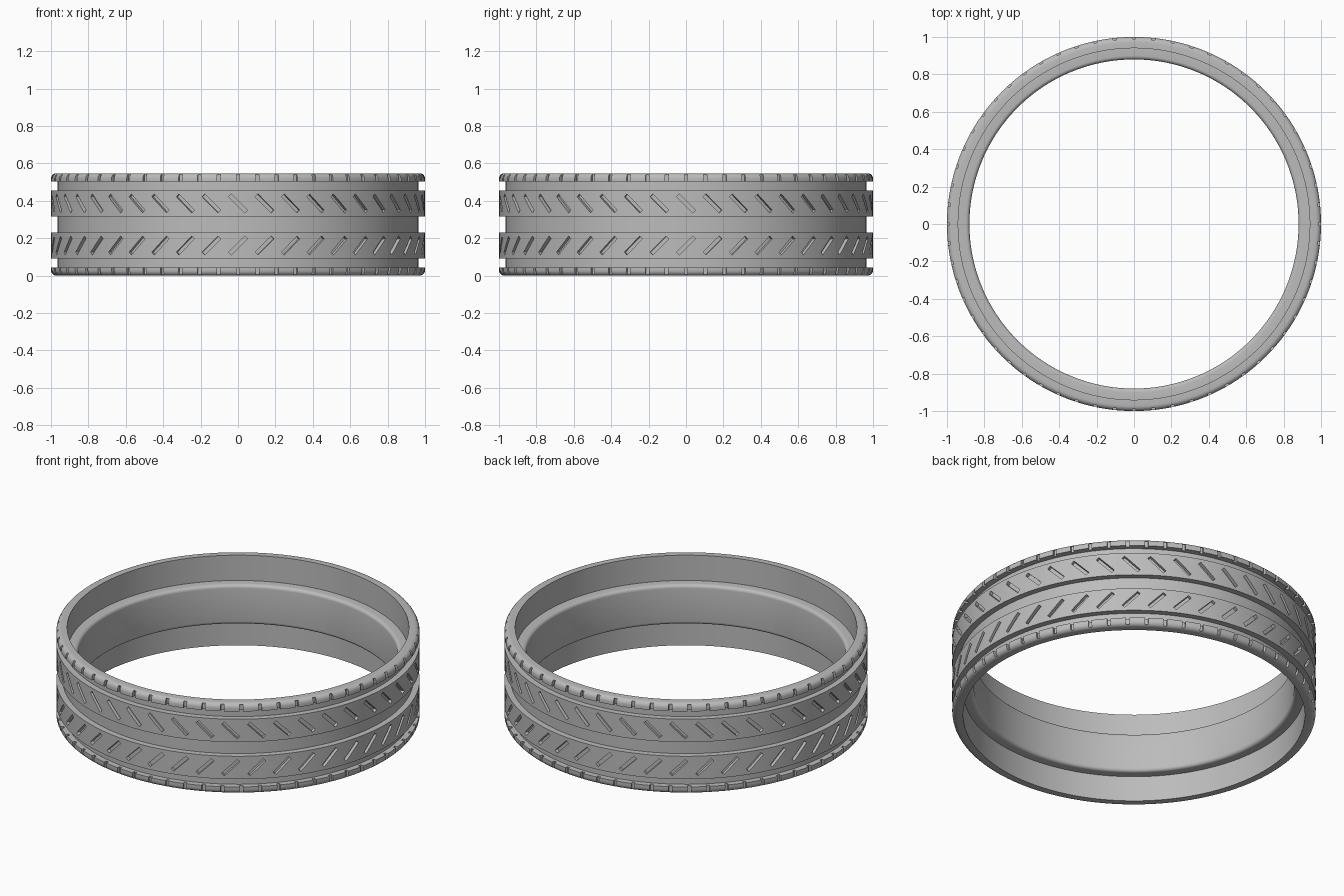
import bpy, bmesh, math
from mathutils import Matrix, Vector

cube = bpy.data.objects.get("Cube")
if cube:
    bpy.data.objects.remove(cube, do_unlink=True)

HEIGHT = 0.547
MID = HEIGHT / 2
SEGMENTS = 160
BAND_SLOTS = 44
SHOULDER_NOTCHES = 60

grey = bpy.data.materials.new("rubber grey")
grey.use_nodes = True
colour = (0.5, 0.5, 0.5, 1)
grey.diffuse_color = colour
grey.node_tree.nodes["Principled BSDF"].inputs["Base Color"].default_value = colour


def arc(r, z, radius, start, end, steps=5):
    """Rounded corner of the profile, angles in degrees."""
    angles = [math.radians(start + (end - start) * i / steps) for i in range(steps + 1)]
    return [(r + radius * math.cos(a), z + radius * math.sin(a)) for a in angles]


def make_object(name, bm):
    mesh = bpy.data.meshes.new(name)
    bmesh.ops.recalc_face_normals(bm, faces=bm.faces)
    bm.to_mesh(mesh)
    bm.free()
    mesh.materials.append(grey)
    obj = bpy.data.objects.new(name, mesh)
    bpy.context.collection.objects.link(obj)
    return obj


# Half profile above the middle: outer tread, grooves, shoulder, rim, inner ledge
upper = [(0.965, 0.043), (1, 0.043), (1, 0.182), (0.965, 0.182), (0.965, 0.229), (1, 0.229)]
upper += arc(0.972, MID - 0.028, 0.028, 0, 90)
upper += [(0.94, MID), (0.94, 0.12)]
upper += arc(0.9, 0.1, 0.02, 90, 180)
lower = [(r, -z) for r, z in reversed(upper)]
profile = upper + lower

# Revolve the closed profile
bm = bmesh.new()
rings = []
for i in range(SEGMENTS):
    a = math.tau * i / SEGMENTS
    rings.append([bm.verts.new((r * math.cos(a), r * math.sin(a), z + MID)) for r, z in profile])
for i, ring in enumerate(rings):
    following = rings[(i + 1) % SEGMENTS]
    for j in range(len(profile)):
        k = (j + 1) % len(profile)
        bm.faces.new((ring[j], following[j], following[k], ring[k]))
tire = make_object("tire", bm)

# Cutters: slanted slots in both tread bands and upright notches in the shoulders
bm = bmesh.new()


def add_cutter(angle, radius, z, tilt, size):
    matrix = (Matrix.Rotation(angle, 4, 'Z')
              @ Matrix.Translation(Vector((radius, 0, z + MID)))
              @ Matrix.Rotation(tilt, 4, 'X')
              @ Matrix.Diagonal(Vector((*size, 1))))
    bmesh.ops.create_cube(bm, size=1, matrix=matrix)


for side in (-1, 1):
    for i in range(BAND_SLOTS):
        add_cutter(math.tau * i / BAND_SLOTS, 1, side * 0.1125,
                   side * math.radians(45), (0.045, 0.021, 0.122))
    for i in range(SHOULDER_NOTCHES):
        add_cutter(math.tau * i / SHOULDER_NOTCHES, 1, side * 0.246,
                   0, (0.036, 0.018, 0.042))
cutter = make_object("tread_cutter", bm)

# Cut the tread, then smooth all but the sharp edges
cut = tire.modifiers.new("tread slots", 'BOOLEAN')
cut.operation = 'DIFFERENCE'
cut.solver = 'EXACT'
cut.object = cutter
bpy.ops.object.select_all(action='DESELECT')
tire.select_set(True)
bpy.context.view_layer.objects.active = tire
bpy.ops.object.modifier_apply(modifier=cut.name)
bpy.data.objects.remove(cutter, do_unlink=True)
bpy.ops.object.shade_smooth_by_angle(angle=math.radians(30))
